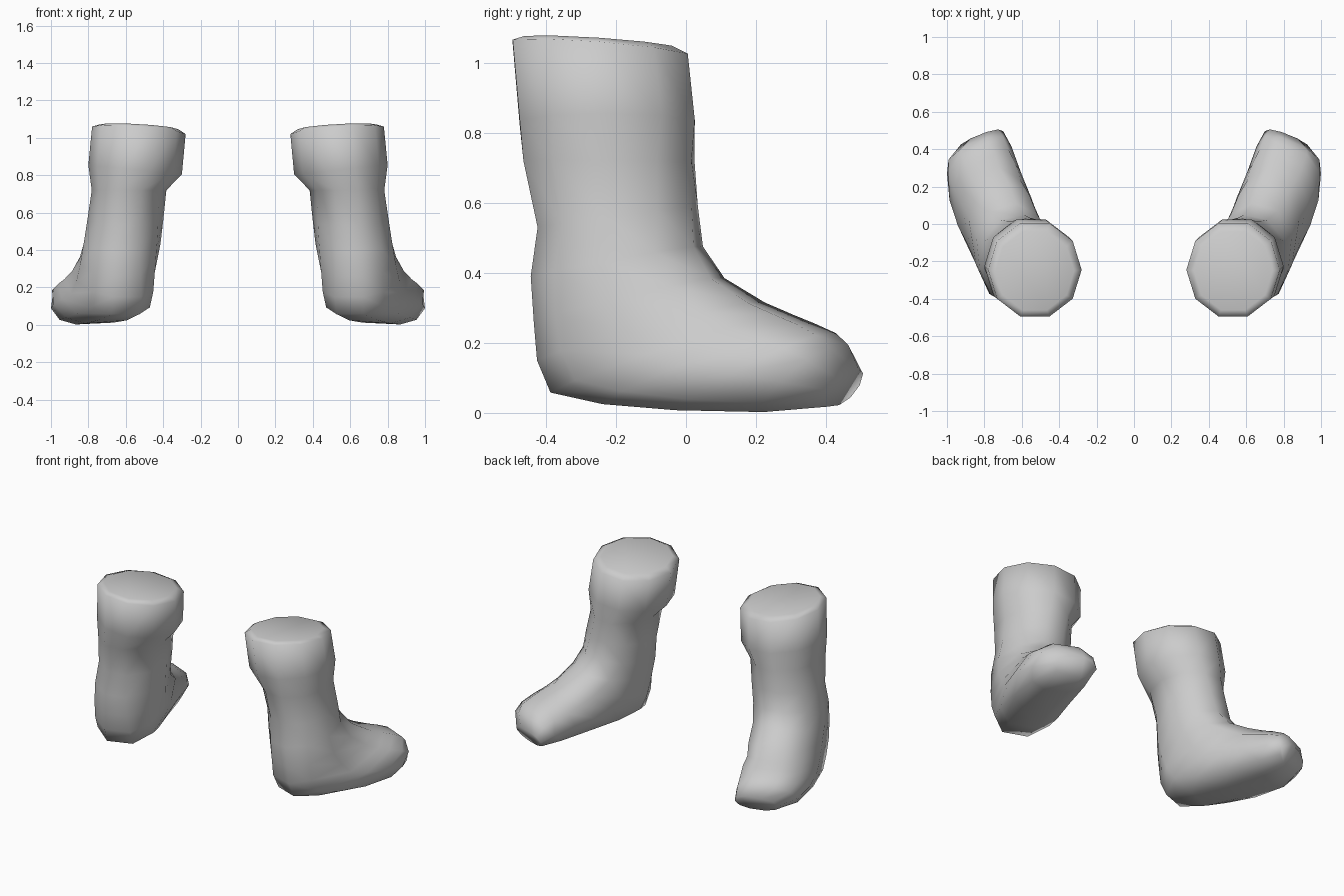
import bpy, bmesh, math
from mathutils import Vector

if "Cube" in bpy.data.objects:
    bpy.data.objects.remove(bpy.data.objects["Cube"])

grey = bpy.data.materials.new("plain grey")
grey.use_nodes = True
colour = (0.6, 0.6, 0.6, 1)
grey.diffuse_color = colour
grey.node_tree.nodes["Principled BSDF"].inputs["Base Color"].default_value = colour

SIDES = 10

# Cross-sections from the cuff down to the toe: back point, front point,
# half width, yaw in degrees, sideways tilt, roundness (1 is an ellipse)
SECTIONS = [
    ((.53, -.46, 1.073), (.53, -.04, 1.045), .21, 0, .06, 1),
    ((.53, -.495, 1.06), (.53, .005, 1.02), .25, 0, .08, 1),
    ((.55, -.475, .83), (.55, .025, .83), .25, 0, .1, 1),
    ((.58, -.46, .72), (.585, .02, .72), .2, 4, 0, 1),
    ((.585, -.415, .53), (.62, .025, .59), .205, 8, 0, 1),
    ((.59, -.43, .39), (.65, .035, .475), .21, 12, 0, 1),
    ((.59, -.415, .26), (.7, .09, .385), .207, 16, 0, .9),
    ((.59, -.4, .15), (.75, .2, .315), .205, 19, 0, .82),
    ((.6, -.36, .058), (.8, .28, .28), .202, 20, 0, .8),
    ((.67, -.21, .025), (.82, .34, .255), .21, 20, 0, .8),
    ((.74, 0, .01), (.85, .4, .225), .205, 21, -.03, .8),
    ((.8, .25, .006), (.855, .435, .19), .187, 23, -.05, .8),
    ((.81, .42, .02), (.83, .475, .125), .13, 22, -.05, .9),
]


def rounded(value, power):
    return math.copysign(abs(value) ** power, value)


def add_ring(bm, side, back, front, half_width, yaw, tilt, power):
    """One polygonal cross-section with flat front and back edges."""
    back, front = Vector(back), Vector(front)
    centre = (back + front) / 2
    along = (front - back) / 2 / math.cos(math.pi / SIDES) ** power
    yaw = math.radians(yaw)
    across = Vector((math.cos(yaw), -math.sin(yaw), tilt)) * half_width
    ring = []
    for i in range(SIDES):
        a = math.tau * i / SIDES
        p = centre + across * rounded(math.cos(a), power) + along * rounded(math.sin(a), power)
        ring.append(bm.verts.new((p.x * side, p.y, p.z)))
    return ring


def make_boot(name, side):
    bm = bmesh.new()
    rings = [add_ring(bm, side, *s) for s in SECTIONS]
    for upper, lower in zip(rings, rings[1:]):
        for i in range(SIDES):
            j = (i + 1) % SIDES
            bm.faces.new((upper[i], upper[j], lower[j], lower[i]))
    # closed cuff and toe tip
    bm.faces.new(rings[0])
    bm.faces.new(rings[-1])
    bmesh.ops.recalc_face_normals(bm, faces=bm.faces)
    for face in bm.faces:
        face.smooth = True
    mesh = bpy.data.meshes.new(name)
    bm.to_mesh(mesh)
    bm.free()
    mesh.materials.append(grey)
    boot = bpy.data.objects.new(name, mesh)
    bpy.context.collection.objects.link(boot)


make_boot("left_boot", 1)
make_boot("right_boot", -1)
